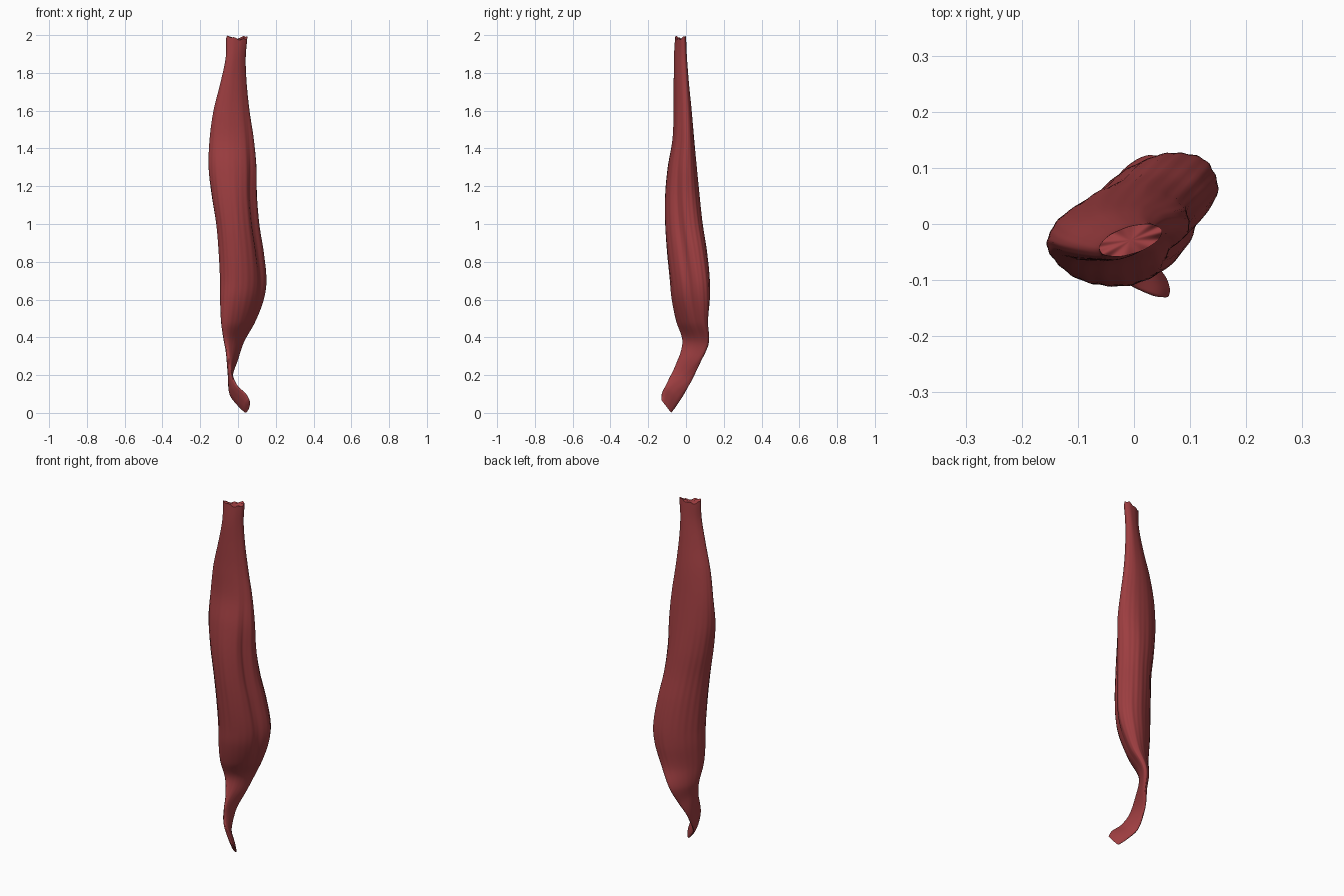
import bpy, bmesh, math

if "Cube" in bpy.data.objects:
    bpy.data.objects.remove(bpy.data.objects["Cube"])

# Cross-sections down the muscle: z, x min, x max, y min, y max, skew, tilt
ROWS = [
    (0.035, 0.032, 0.064, -0.131, -0.079, -0.55, 1.30),
    (0.07, -0.005, 0.045, -0.128, -0.052, -0.65, 0.90),
    (0.12, -0.045, 0.000, -0.107, -0.015, -0.65, 0.60),
    (0.20, -0.054, -0.026, -0.068, 0.032, 0.00, 0.50),
    (0.30, -0.064, 0.000, -0.028, 0.080, 0.70, 0.45),
    (0.38, -0.077, 0.030, -0.020, 0.120, 0.80, 0.15),
    (0.48, -0.090, 0.090, -0.050, 0.116, 0.65, 0.0),
    (0.60, -0.095, 0.136, -0.075, 0.126, 0.48, 0.0),
    (0.70, -0.095, 0.150, -0.085, 0.126, 0.40, 0.0),
    (0.85, -0.102, 0.136, -0.100, 0.111, 0.32, 0.0),
    (1.00, -0.115, 0.113, -0.110, 0.088, 0.25, 0.0),
    (1.15, -0.138, 0.101, -0.110, 0.072, 0.20, 0.0),
    (1.30, -0.154, 0.099, -0.096, 0.057, 0.20, 0.0),
    (1.45, -0.149, 0.085, -0.071, 0.043, 0.25, 0.0),
    (1.60, -0.129, 0.062, -0.066, 0.030, 0.35, 0.0),
    (1.75, -0.092, 0.046, -0.065, 0.015, 0.45, 0.0),
    (1.88, -0.065, 0.041, -0.064, 0.005, 0.50, 0.0),
    (1.985, -0.062, 0.050, -0.058, 0.000, 0.50, 0.0),
]
SIDES, STEPS = 96, 8


def spline(p0, p1, p2, p3, t, z):
    """Cubic through the rows, with slopes that respect their uneven spacing."""
    out = []
    h = p2[0] - p1[0]
    for a, b, c, d in zip(p0, p1, p2, p3):
        m1 = (c - a) / (p2[0] - p0[0]) * h
        m2 = (d - b) / (p3[0] - p1[0]) * h
        out.append((2*t**3 - 3*t*t + 1) * b + (t**3 - 2*t*t + t) * m1
                   + (3*t*t - 2*t**3) * c + (t**3 - t*t) * m2)
    out[0] = z
    return out


def bump(v, centre, width):
    return math.exp(-((v - centre) / width) ** 2)


def ring(bm, row):
    z, x0, x1, y0, y1, skew, tilt = row
    cx, cy, a, b = (x0 + x1) / 2, (y0 + y1) / 2, (x1 - x0) / 2, (y1 - y0) / 2
    phi = math.acos(max(-0.98, min(0.98, skew)))
    belly = bump(z, 0.95, 0.55)
    top = max(0, (z - 1.9) / 0.085)
    verts = []
    for i in range(SIDES):
        t = 2 * math.pi * i / SIDES
        u = (t + 0.55 + math.pi) % (2 * math.pi) - math.pi
        # long hollow on the front right, plus fine fibre ridges
        k = 1 - 0.20 * belly * bump(u, 0, 0.32)
        k += 0.008 * math.sin(9*t + 3*z) + 0.010 * math.sin(23*t - 6*z) * belly
        x, y = a * k * math.cos(t), b * k * math.cos(t - phi)
        rim = top * (0.008 * math.cos(2*t - phi) + 0.004 * math.cos(7*t))
        verts.append(bm.verts.new((cx + x, cy + y, z - tilt * y + rim)))
    return verts


# Muscle belly with its upper and lower tendons
bm = bmesh.new()
rings = []
n = len(ROWS)
for j in range(n - 1):
    p = [ROWS[max(0, min(n - 1, j + o))] for o in (-1, 0, 1, 2)]
    for s in range(STEPS):
        t = s / STEPS
        rings.append(ring(bm, spline(*p, t, p[1][0] + t * (p[2][0] - p[1][0]))))
rings.append(ring(bm, ROWS[-1]))
for lo, hi in zip(rings, rings[1:]):
    for i in range(SIDES):
        k = (i + 1) % SIDES
        bm.faces.new((lo[i], lo[k], hi[k], hi[i]))

# Closed tendon ends, the upper one slightly dished
for loop, dz in ((rings[0], 0.0), (rings[-1], -0.006)):
    c = sum((v.co for v in loop), loop[0].co * 0) / SIDES
    c.z += dz
    mid = bm.verts.new(c)
    for i in range(SIDES):
        bm.faces.new((loop[i], loop[(i + 1) % SIDES], mid))
bmesh.ops.recalc_face_normals(bm, faces=bm.faces)

mesh = bpy.data.meshes.new("muscle")
bm.to_mesh(mesh)
bm.free()
muscle = bpy.data.objects.new("muscle", mesh)
bpy.context.collection.objects.link(muscle)
mat = bpy.data.materials.new("muscle_red")
mat.diffuse_color = (0.34, 0.048, 0.052, 1)
mat.use_nodes = True
mat.node_tree.nodes["Principled BSDF"].inputs["Base Color"].default_value = mat.diffuse_color
mesh.materials.append(mat)
bpy.context.view_layer.objects.active = muscle
muscle.select_set(True)
bpy.ops.object.shade_smooth_by_angle(angle=math.radians(50))
